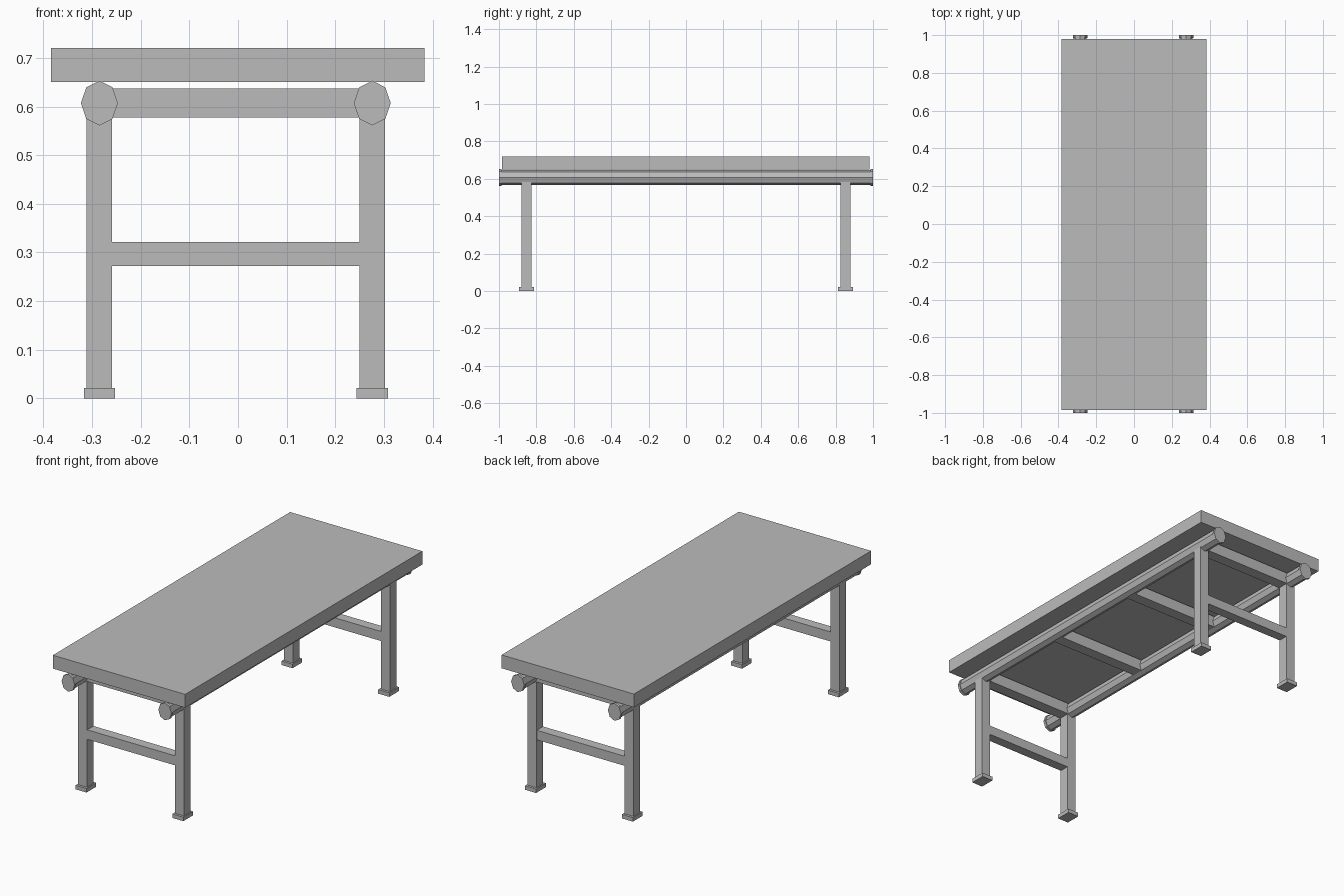
import bpy
import math

cube = bpy.data.objects.get("Cube")
if cube:
    bpy.data.objects.remove(cube, do_unlink=True)

grey = bpy.data.materials.new("plain_grey")
grey.use_nodes = True
colour = (0.5, 0.5, 0.5, 1)
grey.diffuse_color = colour
grey.node_tree.nodes["Principled BSDF"].inputs["Base Color"].default_value = colour


def finish(name):
    obj = bpy.context.object
    obj.name = name
    obj.data.materials.append(grey)
    bpy.ops.object.transform_apply(location=False, rotation=True, scale=True)
    return obj


def box(name, x, y, z):
    """Box spanning the given (low, high) ranges."""
    spans = (x, y, z)
    bpy.ops.mesh.primitive_cube_add(size=1, location=[(a + b) / 2 for a, b in spans])
    bpy.context.object.scale = [b - a for a, b in spans]
    return finish(name)


def octagon_bar(name, x, y, length, half_width, half_height):
    """Eight-sided bar along y with a corner pointing up."""
    bpy.ops.mesh.primitive_cylinder_add(
        vertices=8, radius=1, depth=length, location=(x, y, RAIL_Z),
        rotation=(math.pi / 2, 0, 0))
    bpy.context.object.scale = (half_width, half_height, 1)
    return finish(name)


def around(centre, half):
    return (centre - half, centre + half)


RAIL_Z = 0.607
LEG_Y = 0.853
RAILS = {"right": -0.285, "left": 0.276}
ENDS = {"front": -1, "back": 1}

# Slab top
box("table_top", (-0.384, 0.383), (-0.985, 0.98), (0.65, 0.72))

# Long rails with end caps
for side, x in RAILS.items():
    octagon_bar(side + "_rail", x, 0, 1.98, 0.034, 0.041)
    for end, s in ENDS.items():
        octagon_bar(f"{end}_{side}_rail_cap", x, s * 0.993, 0.014, 0.038, 0.046)

# Legs, feet and low stretchers
for end, s in ENDS.items():
    y = s * LEG_Y
    for side, x in RAILS.items():
        box(f"{end}_{side}_leg", around(x, 0.026), around(y, 0.027), (0.01, 0.59))
        box(f"{end}_{side}_foot", around(x, 0.032), around(y, 0.04), (0, 0.021))
    box(end + "_stretcher", (-0.262, 0.253), around(y, 0.026), (0.272, 0.322))

# Cross bars under the top
for i in range(4):
    y = -LEG_Y + i * 2 * LEG_Y / 3
    box(f"cross_bar_{i + 1}", (-0.27, 0.26), around(y, 0.03), (0.577, 0.637))
